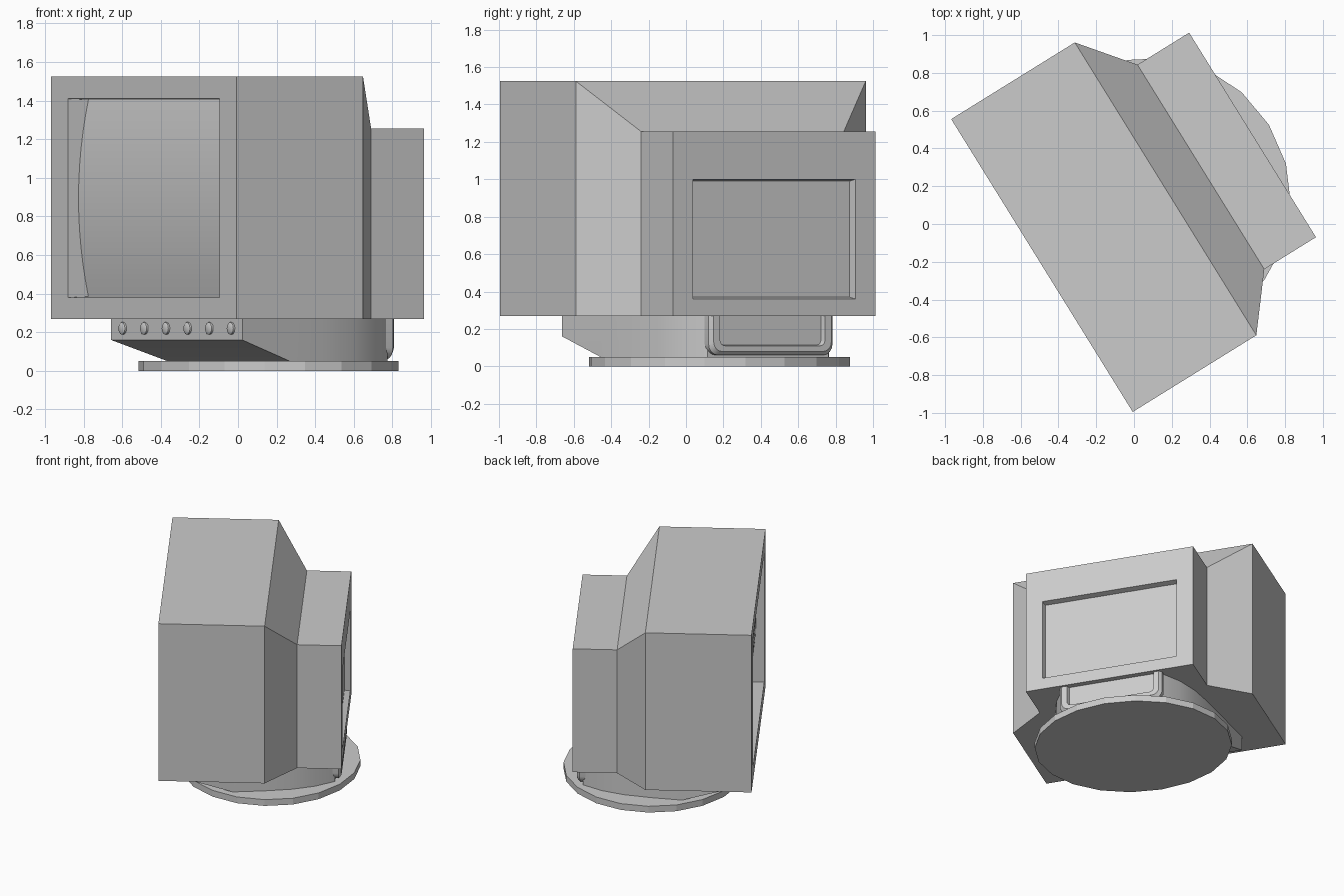
import bpy, bmesh, math
from mathutils import Matrix

if "Cube" in bpy.data.objects:
    bpy.data.objects.remove(bpy.data.objects["Cube"])

# Parts are modelled facing -y, then the whole monitor is swivelled
PLACE = Matrix.Rotation(math.radians(-58.2), 4, 'Z') @ Matrix.Translation((-0.07, 0, 0))


def finish(name, bm, smooth=None):
    bmesh.ops.recalc_face_normals(bm, faces=bm.faces)
    bm.transform(PLACE)
    me = bpy.data.meshes.new(name)
    bm.to_mesh(me)
    bm.free()
    ob = bpy.data.objects.new(name, me)
    bpy.context.collection.objects.link(ob)
    if smooth:
        bpy.ops.object.select_all(action='DESELECT')
        ob.select_set(True)
        bpy.context.view_layer.objects.active = ob
        bpy.ops.object.shade_smooth_by_angle(angle=math.radians(smooth))
    return ob


def loft(name, rings, smooth=None):
    """Skin closed rings of equal size and cap both ends."""
    bm = bmesh.new()
    vs = [[bm.verts.new(p) for p in r] for r in rings]
    n = len(vs[0])
    for a, b in zip(vs, vs[1:]):
        for i in range(n):
            j = (i + 1) % n
            bm.faces.new((a[i], a[j], b[j], b[i]))
    bm.faces.new(vs[0])
    bm.faces.new(vs[-1])
    return finish(name, bm, smooth)


def rect(y, w, z0, z1):
    return [(-w, y, z0), (w, y, z0), (w, y, z1), (-w, y, z1)]


# Casing: screen recess, front box, sloped shoulder, rear box, rear panel recess
loft("casing", [
    rect(-0.41, 0.735, 0.385, 1.405),
    rect(-0.53, 0.745, 0.38, 1.41),
    rect(-0.53, 0.912, 0.27, 1.525),
    rect(0.24, 0.912, 0.27, 1.525),
    rect(0.46, 0.637, 0.27, 1.255),
    rect(0.782, 0.637, 0.27, 1.255),
    rect(0.782, 0.512, 0.36, 1.0),
    rect(0.74, 0.50, 0.37, 0.99),
])

# Screen: glass bulging forward across its height
bm = bmesh.new()
rows = []
for i in range(13):
    t = i / 6 - 1
    y, z = -0.47 + 0.058 * t * t, 0.895 + 0.513 * t
    rows.append([bm.verts.new((s * 0.74, y, z)) for s in (-1, 1)])
for a, b in zip(rows, rows[1:]):
    bm.faces.new((a[0], a[1], b[1], b[0]))
finish("screen", bm, 30)

# Base plate: 20-sided oval disc
loft("base_plate", [
    [(0.72 * math.cos(k * math.pi / 10), 0.229 + 0.655 * math.sin(k * math.pi / 10), z)
     for k in range(20)] for z in (0, 0.05)])

# Neck: flat control panel in front, undercut, sides curving to the back
side = [(0.6, 0.0), (0.57, 0.22), (0.53, 0.42), (0.47, 0.58), (0.38, 0.72)]


def neck_ring(z, front_y, front_w):
    half = [(front_w, front_y)] + side
    return [(x, y, z) for x, y in half] + [(-x, y, z) for x, y in reversed(half)]


loft("neck", [neck_ring(0.05, -0.012, 0.6),
              neck_ring(0.16, -0.33, 0.645),
              neck_ring(0.275, -0.33, 0.645)], 40)


# Rear connector housing: rounded lower corners with a sunken back
def u_ring(y, w, z0, r):
    pts = [(-w, y, 0.275)]
    for c, start in ((-1, 180), (1, 270)):
        for k in range(5):
            a = math.radians(start + k * 22.5)
            pts.append((c * (w - r) + r * math.cos(a), y, z0 + r + r * math.sin(a)))
    return pts + [(w, y, 0.275)]


loft("rear_housing", [
    u_ring(0.4, 0.39, 0.06, 0.06),
    u_ring(0.745, 0.39, 0.06, 0.06),
    u_ring(0.765, 0.37, 0.08, 0.05),
    u_ring(0.765, 0.33, 0.11, 0.03),
    u_ring(0.74, 0.32, 0.115, 0.025),
], 35)

# Control knobs along the front panel
for i in range(6):
    x = -0.525 + i * 0.213
    loft(f"knob_{i + 1}", [
        [(x + r * math.cos(k * math.pi / 6), y, 0.22 + r * math.sin(k * math.pi / 6))
         for k in range(12)]
        for y, r in ((-0.32, 0.032), (-0.34, 0.032), (-0.345, 0.025))], 40)
